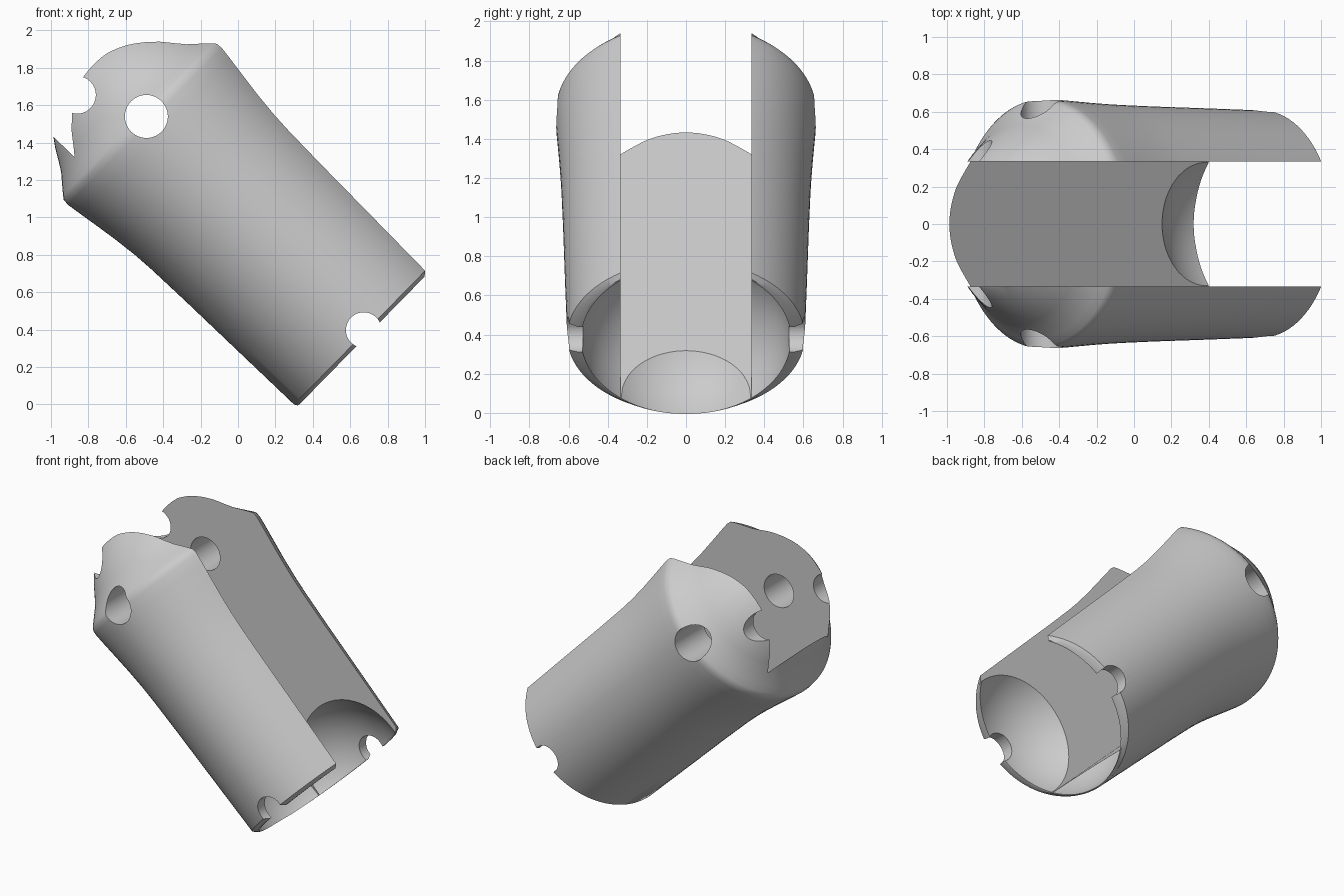
import bpy, bmesh
from math import cos, sin, pi
from mathutils import Matrix, Vector

cube = bpy.data.objects.get("Cube")
if cube:
    bpy.data.objects.remove(cube, do_unlink=True)

grey = bpy.data.materials.new("plain_grey")
grey.use_nodes = True
grey.diffuse_color = (0.6, 0.6, 0.6, 1)
grey.node_tree.nodes["Principled BSDF"].inputs["Base Color"].default_value = (0.6, 0.6, 0.6, 1)

# Tilted frame: local z runs along the sleeve, local x across it
across = Vector((0.7, 0, 0.714)).normalized()
side = Vector((0, 1, 0))
along = across.cross(side)
FRAME = Matrix((across, side, along)).transposed().to_4x4()
FRAME.translation = (0.682, 0, 0.39)


def make_object(name, bm, matrix=None):
    if matrix:
        bmesh.ops.transform(bm, matrix=matrix, verts=bm.verts)
    bmesh.ops.recalc_face_normals(bm, faces=bm.faces)
    mesh = bpy.data.meshes.new(name)
    bm.to_mesh(mesh)
    bm.free()
    mesh.materials.append(grey)
    ob = bpy.data.objects.new(name, mesh)
    bpy.context.scene.collection.objects.link(ob)
    return ob


def loft(name, rows, seg=96):
    """Closed loft of ellipses given as (height, x radius, y radius)."""
    bm = bmesh.new()
    rings = [[bm.verts.new((a * cos(2 * pi * i / seg), b * sin(2 * pi * i / seg), s))
              for i in range(seg)] for s, a, b in rows]
    for low, high in zip(rings, rings[1:]):
        for i in range(seg):
            j = (i + 1) % seg
            bm.faces.new((low[i], low[j], high[j], high[i]))
    bm.faces.new(rings[0][::-1])
    bm.faces.new(rings[-1])
    return make_object(name, bm, FRAME)


# Sleeve: flared body with a beaded shoulder and a domed end
body = loft("sleeve_body", [
    (-0.02, 0.535, 0.56), (0.0, 0.546, 0.607), (0.4, 0.552, 0.618), (0.8, 0.558, 0.628),
    (1.05, 0.564, 0.636), (1.17, 0.571, 0.641), (1.3, 0.585, 0.648), (1.42, 0.602, 0.656),
    (1.54, 0.62, 0.664), (1.61, 0.63, 0.667), (1.645, 0.627, 0.665), (1.665, 0.612, 0.652),
    (1.70, 0.582, 0.618), (1.76, 0.53, 0.562), (1.81, 0.498, 0.528), (1.87, 0.462, 0.49),
    (1.93, 0.418, 0.443), (1.98, 0.377, 0.4), (2.03, 0.328, 0.348), (2.065, 0.27, 0.286),
    (2.09, 0.19, 0.2), (2.1, 0.08, 0.085)])
cutters = []

# Rounded socket in the lower end
bm = bmesh.new()
bmesh.ops.create_uvsphere(bm, u_segments=96, v_segments=48, radius=0.537)
cutters.append(make_object("socket_cutter", bm, FRAME))

# Long slot, open above a thin floor
bm = bmesh.new()
bmesh.ops.create_cube(bm, size=1)
bmesh.ops.transform(bm, verts=bm.verts, matrix=Matrix.Translation((0.576, 0, 1))
                    @ Matrix.Diagonal((2, 0.67, 4, 1)))
cutters.append(make_object("slot_cutter", bm, FRAME))

# Round cross holes through both side walls
for x, z, radius in ((-0.49, 1.54, 0.115), (-0.86, 1.655, 0.1), (0.672, 0.398, 0.095)):
    bm = bmesh.new()
    bmesh.ops.create_cone(bm, cap_ends=True, segments=48, radius1=radius, radius2=radius, depth=2)
    cutters.append(make_object("hole_cutter", bm,
                               Matrix.Translation((x, 0, z)) @ Matrix.Rotation(pi / 2, 4, 'X')))

# Cut, then bake the result and drop the cutters
for cutter in cutters:
    cutter.hide_render = True
    mod = body.modifiers.new(cutter.name, 'BOOLEAN')
    mod.operation = 'DIFFERENCE'
    mod.solver = 'EXACT'
    mod.object = cutter
graph = bpy.context.evaluated_depsgraph_get()
baked = bpy.data.meshes.new_from_object(body.evaluated_get(graph))
body.modifiers.clear()
body.data = baked
for cutter in cutters:
    bpy.data.objects.remove(cutter, do_unlink=True)

bpy.ops.object.select_all(action='DESELECT')
body.select_set(True)
bpy.context.view_layer.objects.active = body
bpy.ops.object.shade_smooth_by_angle(angle=0.6)
